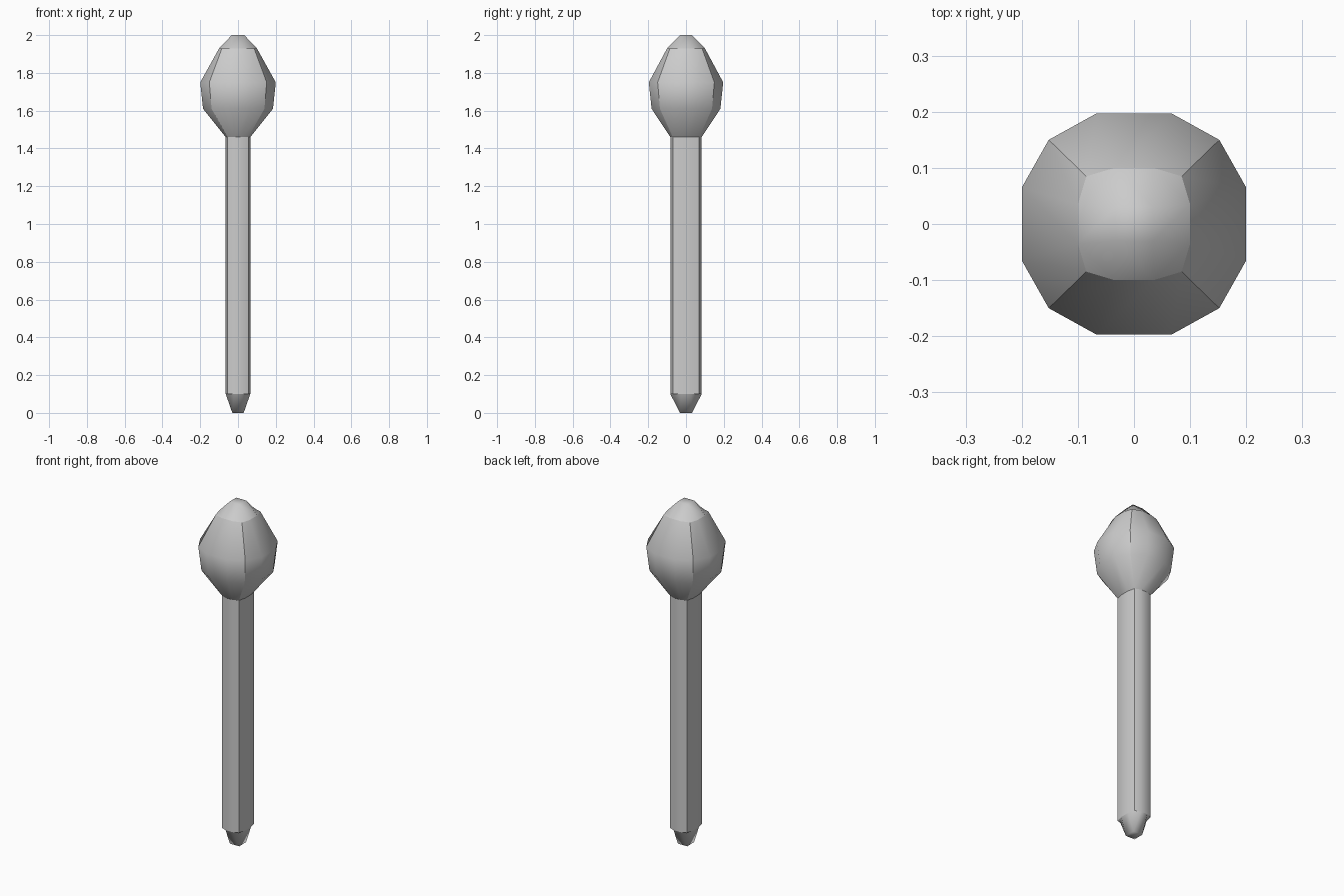
import bpy
import bmesh

cube = bpy.data.objects.get("Cube")
if cube:
    bpy.data.objects.remove(cube, do_unlink=True)

grey = bpy.data.materials.new("plain grey")
grey.use_nodes = True
colour = (0.6, 0.6, 0.6, 1.0)
grey.diffuse_color = colour
grey.node_tree.nodes["Principled BSDF"].inputs["Base Color"].default_value = colour


def ring(mx, my, cx, cy, ix, iy):
    """Twelve points: each side of a rounded square in three segments.
    mx, my: side reach; cx, cy: corner; ix, iy: inner points of each side."""
    return [(mx, -iy), (mx, iy), (cx, cy), (ix, my), (-ix, my), (-cx, cy),
            (-mx, iy), (-mx, -iy), (-cx, -cy), (-ix, -my), (ix, -my), (cx, -cy)]


def build(name, sections, cap, cap_z, cap_first):
    """Loft the sections upward and close one end with a three by three cap."""
    bm = bmesh.new()
    loops = [[bm.verts.new((x, y, z)) for x, y in ring(*s)] for z, s in sections]
    for low, high in zip(loops, loops[1:]):
        for i in range(12):
            j = (i + 1) % 12
            bm.faces.new((low[i], low[j], high[j], high[i]))
            if i in (2, 5, 8, 11):      # hard corner ridges
                bm.edges.get((low[i], high[i])).smooth = False
    end = loops[0] if cap_first else loops[-1]
    cx, cy = cap
    inner = [bm.verts.new((x * cx, y * cy, cap_z))
             for x, y in ((1, 1), (-1, 1), (-1, -1), (1, -1))]
    bm.faces.new(inner)
    for k in range(4):
        c = 2 + 3 * k                   # corner index on the end loop
        nxt = inner[(k + 1) % 4]
        bm.faces.new((end[c - 1], end[c], end[(c + 1) % 12], inner[k]))
        bm.faces.new((inner[k], end[(c + 1) % 12], end[(c + 2) % 12], nxt))
    for i in range(12):                 # hard rim around the cap
        bm.edges.get((end[i], end[(i + 1) % 12])).smooth = False
    bmesh.ops.recalc_face_normals(bm, faces=bm.faces)
    for f in bm.faces:
        f.smooth = True
    mesh = bpy.data.meshes.new(name)
    bm.to_mesh(mesh)
    bm.free()
    # Keep the surface facing outward although one end is open
    if sum(p.normal.x * p.center.x + p.normal.y * p.center.y for p in mesh.polygons) < 0:
        mesh.flip_normals()
    mesh.materials.append(grey)
    obj = bpy.data.objects.new(name, mesh)
    bpy.context.collection.objects.link(obj)
    return obj


neck = (0.065, 0.083, 0.055, 0.07, 0.022, 0.027)

# Straight shaft with a blunt tapered foot
build("shaft", [(0.10, neck), (1.46, neck)], (0.03, 0.032), 0.0, True)

# Bulb-shaped head with a domed crown
build("head", [
    (1.46, neck),
    (1.61, (0.185, 0.182, 0.14, 0.138, 0.062, 0.06)),
    (1.75, (0.2, 0.197, 0.152, 0.15, 0.067, 0.065)),
    (1.93, (0.1, 0.1, 0.085, 0.085, 0.035, 0.035)),
], (0.033, 0.031), 2.0, False)
